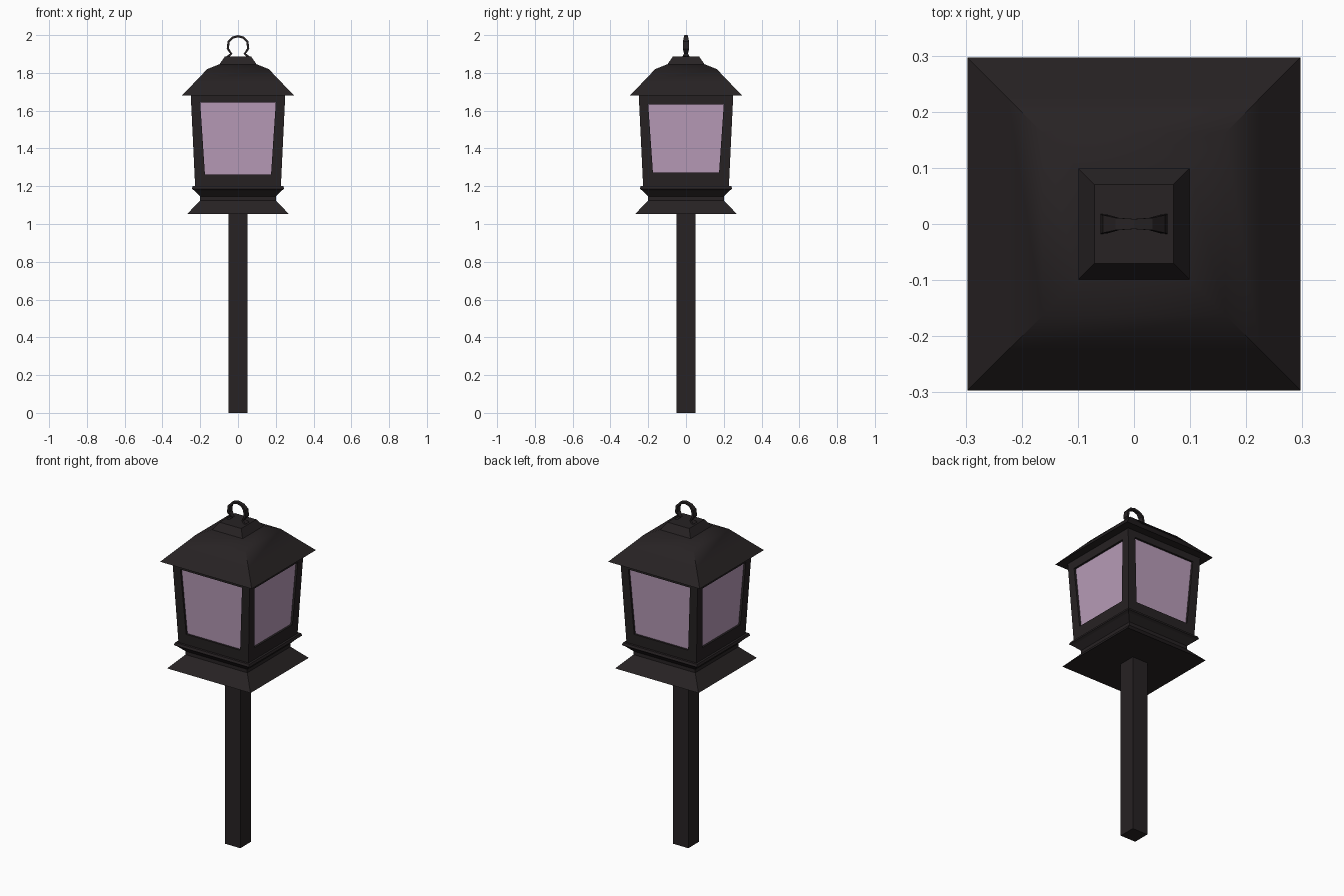
import bpy, bmesh, math
from mathutils import Matrix, Vector

if "Cube" in bpy.data.objects:
    bpy.data.objects.remove(bpy.data.objects["Cube"])


def material(name, rgb):
    m = bpy.data.materials.new(name)
    m.diffuse_color = (*rgb, 1)
    m.use_nodes = True
    m.node_tree.nodes["Principled BSDF"].inputs["Base Color"].default_value = m.diffuse_color
    return m


METAL = material("dark_metal", (0.02, 0.016, 0.017))
GLASS = material("lilac_glass", (0.48, 0.33, 0.48))


def finish(name, bm, mat, fix_normals=True):
    if fix_normals:
        bmesh.ops.recalc_face_normals(bm, faces=bm.faces)
    me = bpy.data.meshes.new(name)
    bm.to_mesh(me)
    bm.free()
    me.materials.append(mat)
    ob = bpy.data.objects.new(name, me)
    bpy.context.collection.objects.link(ob)
    return ob


def bridge(bm, rings):
    for a, b in zip(rings, rings[1:]):
        for i in range(4):
            j = (i + 1) % 4
            bm.faces.new((a[i], a[j], b[j], b[i]))


def square_tower(name, profile):
    """Stack of square sections given as (half width, z), capped at both ends."""
    bm = bmesh.new()
    rings = [[bm.verts.new((sx * h, sy * h, z))
              for sx, sy in ((-1, -1), (1, -1), (1, 1), (-1, 1))]
             for h, z in profile]
    bridge(bm, rings)
    bm.faces.new(rings[0])
    bm.faces.new(rings[-1])
    return finish(name, bm, METAL)


# post, stepped base, roof and roof cap
square_tower("post", [(0.05, 0), (0.05, 1.06)])
square_tower("base", [(0.27, 1.052), (0.2, 1.125), (0.2, 1.145),
                      (0.233, 1.178), (0.245, 1.186), (0.24, 1.2)])
roof = square_tower("roof", [(0.297, 1.68), (0.225, 1.755), (0.163, 1.82), (0.1, 1.845)])
square_tower("roof_cap", [(0.1, 1.843), (0.07, 1.886)])

# lantern walls: a frame, its reveal and a recessed pane on each side
Z0, Z1 = 1.2, 1.68


def wall_point(x, z, depth=0.0):
    y = 0.227 + 0.023 * (z - Z0) / (Z1 - Z0)
    return Vector((x, depth - y, z))


frame, panes = bmesh.new(), bmesh.new()
for k in range(4):
    rot = Matrix.Rotation(k * math.pi / 2, 3, 'Z')
    lo, hi = (1.262, 1.642) if k % 2 == 0 else (1.272, 1.632)
    outer = ((-0.227, Z0), (0.227, Z0), (0.25, Z1), (-0.25, Z1))
    inner = ((-0.175, lo), (0.175, lo), (0.2, hi), (-0.2, hi))
    bridge(frame, [[frame.verts.new(rot @ wall_point(x, z, d)) for x, z in pts]
                   for pts, d in ((outer, 0), (inner, 0), (inner, 0.012))])
    panes.faces.new([panes.verts.new(rot @ wall_point(x, z, 0.012)) for x, z in inner])
bmesh.ops.remove_doubles(frame, verts=frame.verts, dist=1e-5)
finish("lantern_frame", frame, METAL, False)
finish("glass_panes", panes, GLASS, False)

# hanging loop: flat strap swept along a mirrored path of (x, z, half depth)
half = [(0.056, 1.884, 0.018), (0.036, 1.902, 0.01), (0.054, 1.928, 0.017),
        (0.05, 1.964, 0.016), (0.03, 1.986, 0.011)]
path = half + [(0, 1.994, 0.009)] + [(-x, z, d) for x, z, d in reversed(half)]
bm = bmesh.new()
rings = []
for i, (x, z, d) in enumerate(path):
    a, b = path[max(i - 1, 0)], path[min(i + 1, len(path) - 1)]
    n = Vector((b[1] - a[1], 0, a[0] - b[0])).normalized() * 0.006
    p = Vector((x, 0, z))
    rings.append([bm.verts.new(p + s * n + Vector((0, t * d, 0)))
                  for s, t in ((-1, -1), (1, -1), (1, 1), (-1, 1))])
bridge(bm, rings)
bm.faces.new(rings[0])
bm.faces.new(rings[-1])
finish("hanging_loop", bm, METAL)

# soften only the gentle bends of the roof
bpy.context.view_layer.objects.active = roof
roof.select_set(True)
bpy.ops.object.shade_smooth_by_angle(angle=math.radians(35))
